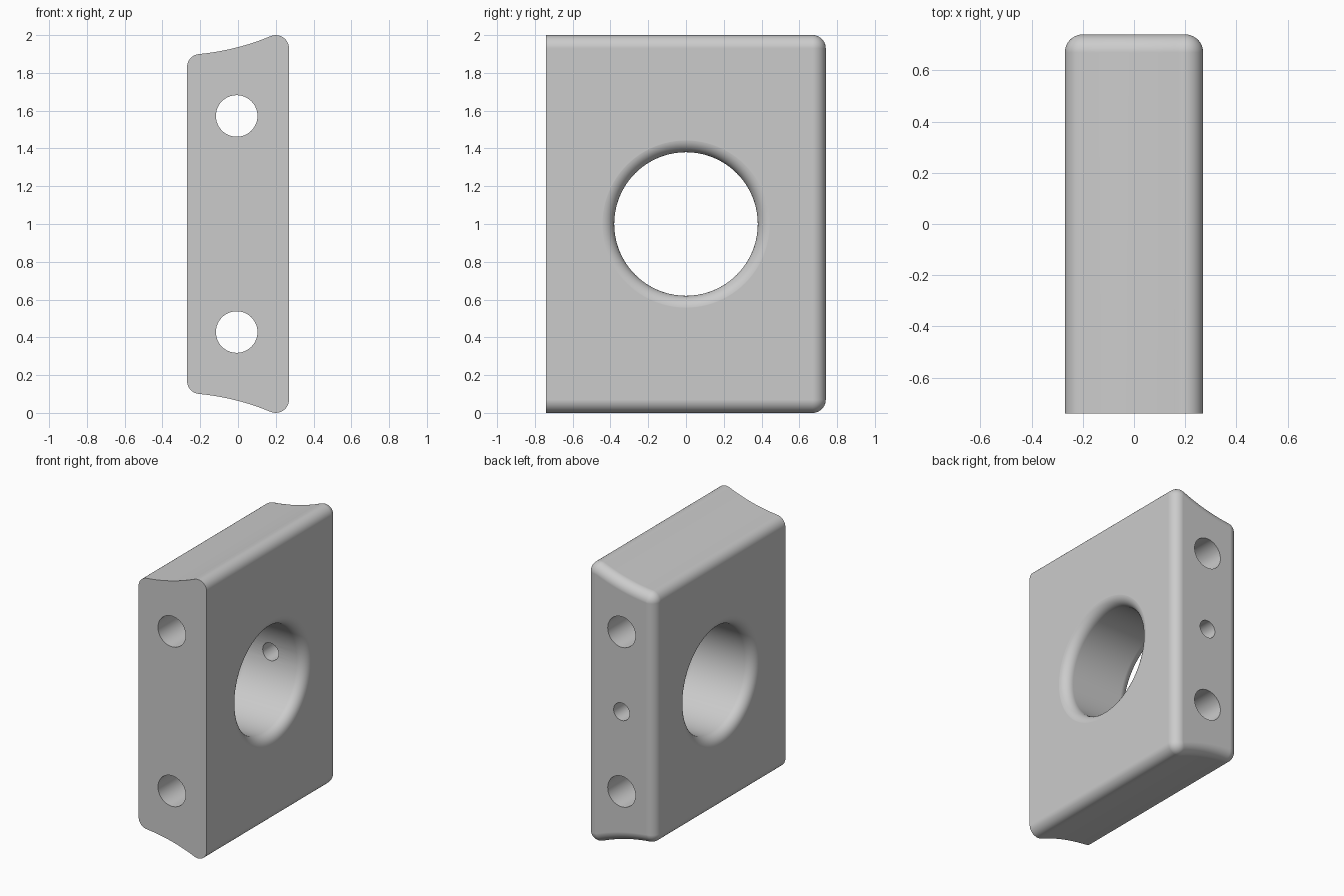
import bpy, bmesh, math
from mathutils import Vector, Matrix

cube = bpy.data.objects.get("Cube")
if cube:
    bpy.data.objects.remove(cube, do_unlink=True)

grey = bpy.data.materials.new("light grey")
grey.use_nodes = True
COL = (0.6, 0.6, 0.6, 1)
grey.diffuse_color = COL
grey.node_tree.nodes["Principled BSDF"].inputs["Base Color"].default_value = COL

HALF_X, HALF_Y, R, ARC = 0.27, 0.74, 0.07, 1.3


def make_object(name, bm):
    bmesh.ops.recalc_face_normals(bm, faces=bm.faces)
    me = bpy.data.meshes.new(name)
    bm.to_mesh(me)
    bm.free()
    me.materials.append(grey)
    ob = bpy.data.objects.new(name, me)
    bpy.context.collection.objects.link(ob)
    return ob


def arc(centre, radius, a0, a1, n):
    return [(centre.x + radius * math.cos(a0 + (a1 - a0) * i / n),
             centre.y + radius * math.sin(a0 + (a1 - a0) * i / n)) for i in range(n + 1)]


def outline(inset):
    """Block outline in x, z (z measured from mid height), moved inward by inset."""
    low, high = Vector((-HALF_X + R, 0.83)), Vector((HALF_X - R, 0.93))
    chord = high - low
    up = Vector((-chord.y, chord.x)).normalized()
    reach = ARC + R
    hollow = (low + high) / 2 + up * math.sqrt(reach ** 2 - chord.length_squared / 4)
    a_low = math.atan2(hollow.y - low.y, hollow.x - low.x)
    a_high = math.atan2(hollow.y - high.y, hollow.x - high.x)
    r = R - inset
    top = arc(high, r, 0, a_high, 10)
    top += arc(hollow, ARC + inset, a_high - math.pi, a_low - math.pi, 24)[1:-1]
    top += arc(low, r, a_low, math.pi, 10)
    return top + [(x, -z) for x, z in reversed(top)]


def skin(bm, rings):
    """Join closed vertex rings with quads and cap both ends."""
    n = len(rings[0])
    for a, b in zip(rings, rings[1:]):
        for i in range(n):
            j = (i + 1) % n
            bm.faces.new((a[i], a[j], b[j], b[i]))
    bm.faces.new(rings[0])
    bm.faces.new(rings[-1])


# Block with hollowed ends, sharp front and rounded back edge
bm = bmesh.new()
sections = [(-HALF_Y, 0.0)]
for i in range(11):
    t = math.pi / 2 * i / 10
    sections.append((HALF_Y - R + R * math.sin(t), min(R * (1 - math.cos(t)), R - 0.001)))
skin(bm, [[bm.verts.new((x, y, z + 1)) for x, z in outline(d)] for y, d in sections])
block = make_object("drilled_block", bm)

# Main bore cutter, flared at both mouths
bm = bmesh.new()
BORE, FLARE = 0.38, 0.07
mouth = [(HALF_X + 0.1, BORE + FLARE)]
for i in range(13):
    t = math.pi / 2 * (1 - i / 12)
    mouth.append((HALF_X + 0.0004 - FLARE + FLARE * math.sin(t),
                  BORE + FLARE * (1 - math.cos(t))))
profile = mouth + [(-x, r) for x, r in reversed(mouth)]
N = 96
skin(bm, [[bm.verts.new((x, r * math.cos(2 * math.pi * k / N), 1 + r * math.sin(2 * math.pi * k / N)))
           for k in range(N)] for x, r in profile])
cutters = [make_object("bore_cutter", bm)]


# Bolt holes run right through, the small hole from the back into the bore
def drill(name, z, radius, y0, y1):
    bm = bmesh.new()
    place = Matrix.Translation((-0.007, (y0 + y1) / 2, z)) @ Matrix.Rotation(math.pi / 2, 4, "X")
    bmesh.ops.create_cone(bm, cap_ends=True, segments=48, radius1=radius, radius2=radius,
                          depth=y1 - y0, matrix=place)
    return make_object(name, bm)


cutters += [drill("upper_bolt_cutter", 1.572, 0.11, -1, 1),
            drill("lower_bolt_cutter", 0.428, 0.11, -1, 1),
            drill("set_screw_cutter", 1.0, 0.063, 0, 1)]

bpy.ops.object.select_all(action="DESELECT")
bpy.context.view_layer.objects.active = block
block.select_set(True)
for c in cutters:
    c.hide_render = True
    m = block.modifiers.new(c.name, "BOOLEAN")
    m.operation, m.solver, m.object = "DIFFERENCE", "EXACT", c
    bpy.ops.object.modifier_apply(modifier=m.name)
for c in cutters:
    bpy.data.objects.remove(c, do_unlink=True)

# Smooth fillets, crisp edges, flat main faces
bpy.ops.object.shade_smooth_by_angle(angle=math.radians(30))
wn = block.modifiers.new("flat_faces", "WEIGHTED_NORMAL")
wn.keep_sharp = True
